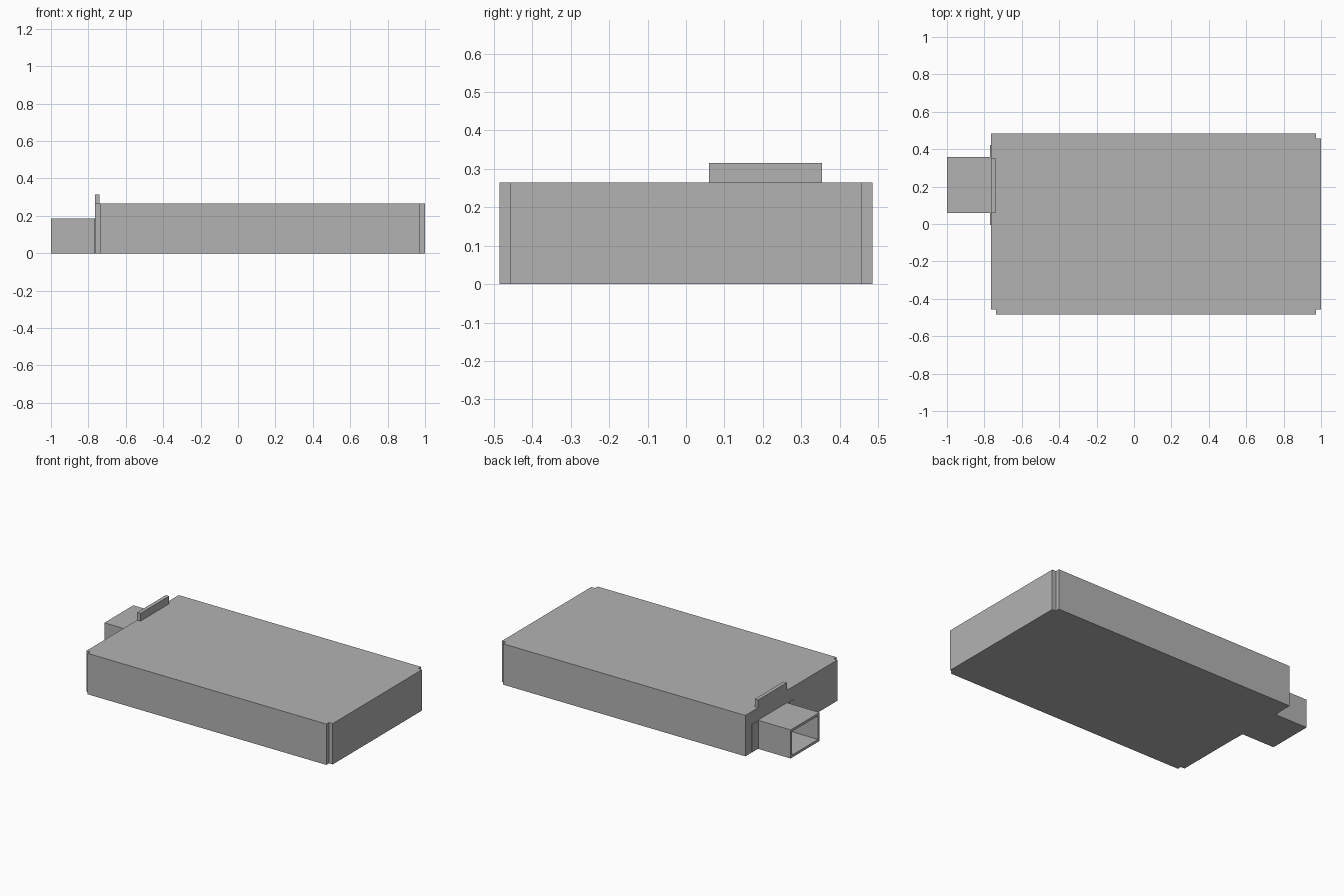
import bpy
import bmesh

old = bpy.data.objects.get("Cube")
if old:
    bpy.data.objects.remove(old, do_unlink=True)

grey = bpy.data.materials.new("plain grey")
grey.use_nodes = True
colour = (0.45, 0.45, 0.45, 1)
grey.diffuse_color = colour
grey.node_tree.nodes["Principled BSDF"].inputs["Base Color"].default_value = colour


def prism(name, outline, low, high):
    """Extrude a flat outline from one height to another."""
    bm = bmesh.new()
    base = bm.faces.new([bm.verts.new((x, y, low)) for x, y in outline])
    grown = bmesh.ops.extrude_face_region(bm, geom=[base])["geom"]
    top = [v for v in grown if isinstance(v, bmesh.types.BMVert)]
    bmesh.ops.translate(bm, verts=top, vec=(0, 0, high - low))
    bmesh.ops.recalc_face_normals(bm, faces=bm.faces)
    mesh = bpy.data.meshes.new(name)
    bm.to_mesh(mesh)
    bm.free()
    mesh.materials.append(grey)
    obj = bpy.data.objects.new(name, mesh)
    bpy.context.collection.objects.link(obj)
    return obj


def box(name, xs, ys, zs):
    (x0, x1), (y0, y1) = xs, ys
    return prism(name, [(x0, y0), (x1, y0), (x1, y1), (x0, y1)], *zs)


def cut(target, cutter):
    cutter.hide_render = True
    cutter.hide_set(True)
    cutter.display_type = 'WIRE'
    mod = target.modifiers.new("cut", 'BOOLEAN')
    mod.operation = 'DIFFERENCE'
    mod.solver = 'EXACT'
    mod.object = cutter


# Main dimensions
X0, X1, Y, H = -0.765, 1.0, 0.485, 0.265
N = 0.027   # corner notch
T = 0.016   # duct sheet thickness
D0, D1, DH = 0.06, 0.357, 0.185

# Shallow casing, notched at three of its corners
outline = [
    (X0, -Y + N), (X0 + N, -Y + N), (X0 + N, -Y),
    (X1 - N, -Y), (X1 - N, -Y + N), (X1, -Y + N),
    (X1, Y - N), (X1 - N, Y - N), (X1 - N, Y), (X0, Y),
]
casing = prism("casing", outline, 0, H)

# Hollow interior and the passage into the duct
cavity = box("cavity_cutter", (X0 + 0.04, X1 - 0.04), (-Y + 0.04, Y - 0.04), (T, H - 0.02))
passage = box("passage_cutter", (-1.1, -0.6), (D0 + T, D1 - T), (T, DH - T))
cut(casing, cavity)
cut(casing, passage)

# Open-ended rectangular duct
duct = box("duct", (-1.0, X0), (D0, D1), (0, DH))
cut(duct, passage)

# Thin mounting plate around the duct
plate = box("duct_plate", (X0 - 0.004, X0), (D0 - 0.065, D1 + 0.065), (0.002, DH - 0.003))
cut(plate, passage)

# Upright tab above the duct
box("top_tab", (X0, X0 + 0.024), (D0, D1 - 0.003), (H - 0.01, 0.315))
